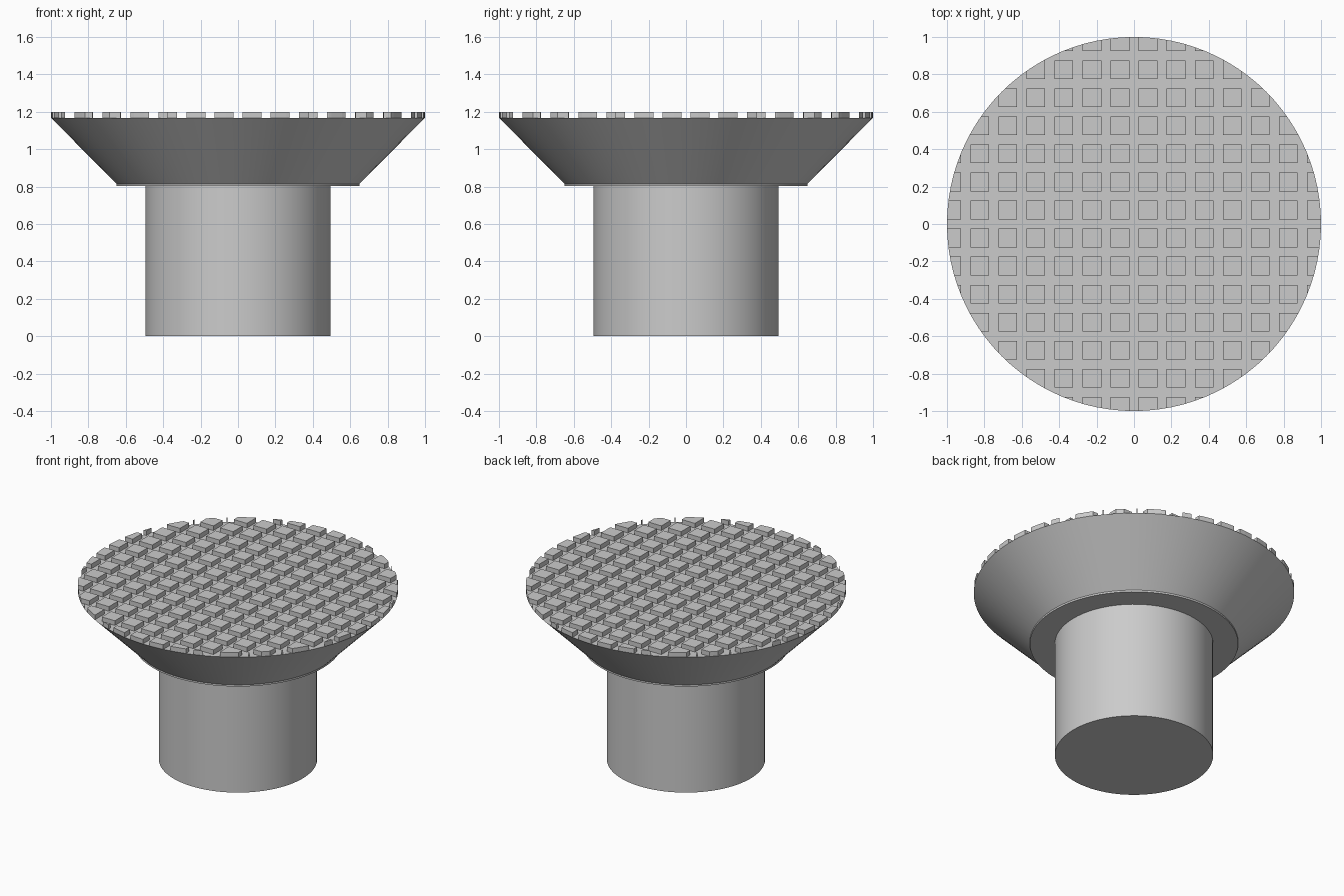
import bpy, bmesh, math
from mathutils import Vector

cube = bpy.data.objects.get("Cube")
if cube:
    bpy.data.objects.remove(cube, do_unlink=True)

SEGMENTS = 96
RIM_RADIUS, RIM_Z, TOP_Z = 1.0, 1.168, 1.2
PITCH, STUD = 0.15, 0.1

grey = bpy.data.materials.new("light grey")
grey.use_nodes = True
colour = (0.6, 0.6, 0.6, 1)
grey.diffuse_color = colour
grey.node_tree.nodes["Principled BSDF"].inputs["Base Color"].default_value = colour


def add_object(name, bm, smooth):
    bmesh.ops.recalc_face_normals(bm, faces=bm.faces)
    mesh = bpy.data.meshes.new(name)
    bm.to_mesh(mesh)
    bm.free()
    mesh.materials.append(grey)
    obj = bpy.data.objects.new(name, mesh)
    bpy.context.collection.objects.link(obj)
    if smooth:
        bpy.ops.object.select_all(action='DESELECT')
        obj.select_set(True)
        bpy.context.view_layer.objects.active = obj
        bpy.ops.object.shade_smooth_by_angle(angle=math.radians(30))
    return obj


def lathe(name, profile):
    """Closed solid of revolution from (radius, height) points, bottom to top."""
    bm = bmesh.new()
    rings = []
    for r, z in profile:
        angles = [math.tau * i / SEGMENTS for i in range(SEGMENTS)]
        rings.append([bm.verts.new((r * math.cos(a), r * math.sin(a), z)) for a in angles])
    for low, high in zip(rings, rings[1:]):
        for i in range(SEGMENTS):
            j = (i + 1) % SEGMENTS
            bm.faces.new((low[i], low[j], high[j], high[i]))
    bm.faces.new(rings[0][::-1])
    bm.faces.new(rings[-1])
    return add_object(name, bm, True)


# Round stem and flared head with a short lip at its base
lathe("stem", [(0.494, 0), (0.494, 0.81)])
lathe("flared_head", [(0.65, 0.803), (0.65, 0.815), (RIM_RADIUS, RIM_Z)])

# Grid of square studs, trimmed to the rim and raised
bm = bmesh.new()
centres = [(i + 0.5) * PITCH for i in range(-7, 7)]
h = STUD / 2
for cx in centres:
    for cy in centres:
        corners = ((-h, -h), (h, -h), (h, h), (-h, h))
        bm.faces.new([bm.verts.new((cx + x, cy + y, RIM_Z)) for x, y in corners])
apothem = RIM_RADIUS * math.cos(math.pi / SEGMENTS)
for i in range(SEGMENTS):
    a = math.tau * (i + 0.5) / SEGMENTS
    normal = Vector((math.cos(a), math.sin(a), 0))
    bmesh.ops.bisect_plane(bm, geom=bm.verts[:] + bm.edges[:] + bm.faces[:],
                           plane_co=normal * apothem, plane_no=normal, clear_outer=True)
raised = bmesh.ops.extrude_face_region(bm, geom=bm.faces[:], use_keep_orig=True)
top_verts = [v for v in raised["geom"] if isinstance(v, bmesh.types.BMVert)]
bmesh.ops.translate(bm, verts=top_verts, vec=(0, 0, TOP_Z - RIM_Z))
add_object("grip_studs", bm, False)
